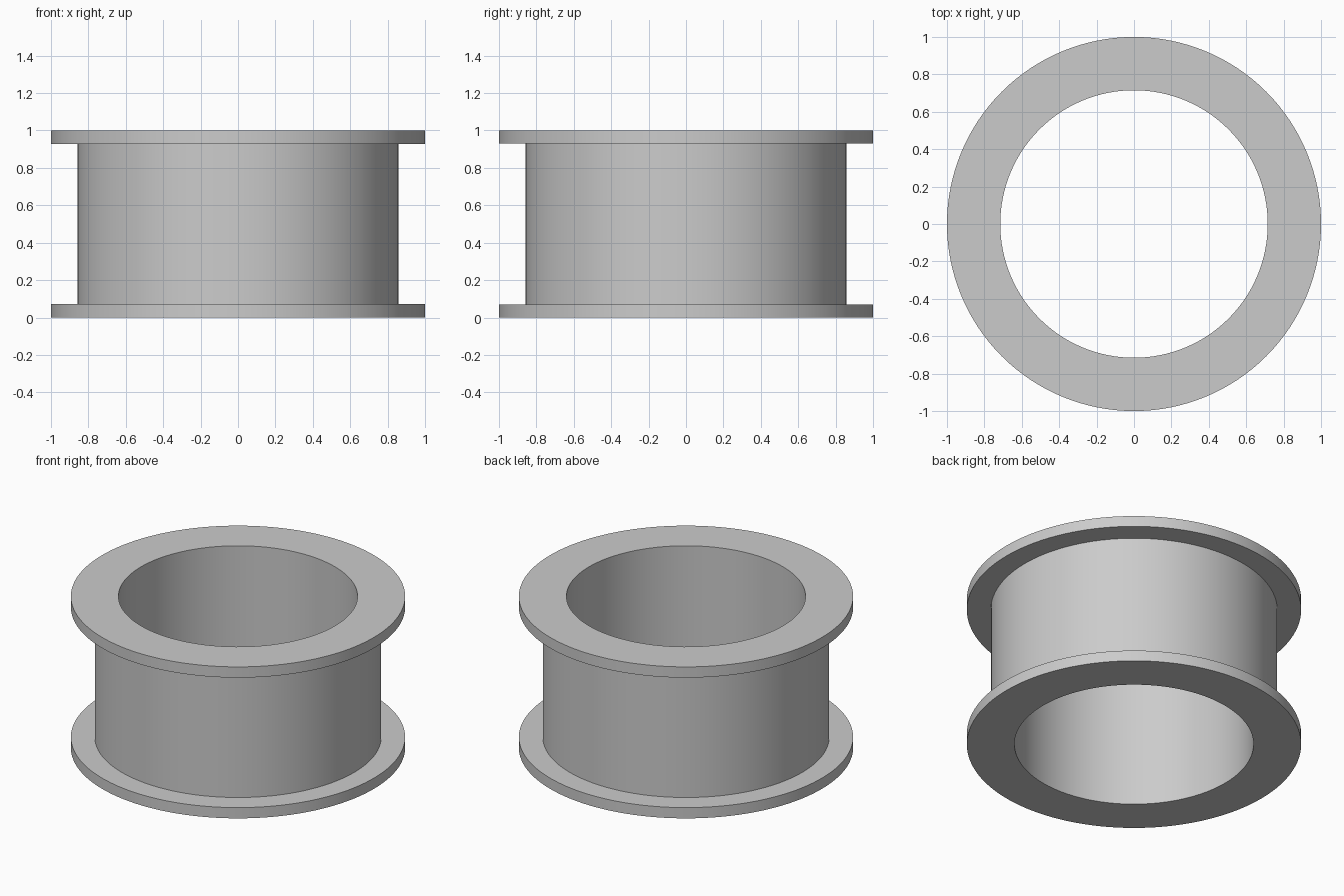
import bpy, bmesh, math

if "Cube" in bpy.data.objects:
    bpy.data.objects.remove(bpy.data.objects["Cube"])

SEGMENTS = 128
BORE, BARREL, RIM = 0.715, 0.857, 1.0   # radii
HEIGHT, FLANGE = 1.0, 0.071             # total height, flange thickness

grey = bpy.data.materials.new("grey")
grey.diffuse_color = (0.6, 0.6, 0.6, 1)
grey.use_nodes = True
grey.node_tree.nodes["Principled BSDF"].inputs["Base Color"].default_value = grey.diffuse_color


def lathe(name, profile):
    """Revolve a closed (radius, height) profile around z."""
    bm = bmesh.new()
    rings = []
    for i in range(SEGMENTS):
        a = 2 * math.pi * i / SEGMENTS
        rings.append([bm.verts.new((r * math.cos(a), r * math.sin(a), z)) for r, z in profile])
    n = len(profile)
    for i in range(SEGMENTS):
        a, b = rings[i], rings[(i + 1) % SEGMENTS]
        for j in range(n):
            k = (j + 1) % n
            bm.faces.new((a[j], b[j], b[k], a[k]))
    bmesh.ops.recalc_face_normals(bm, faces=bm.faces)
    mesh = bpy.data.meshes.new(name)
    bm.to_mesh(mesh)
    bm.free()
    mesh.materials.append(grey)
    obj = bpy.data.objects.new(name, mesh)
    bpy.context.collection.objects.link(obj)
    bpy.context.view_layer.objects.active = obj
    obj.select_set(True)
    bpy.ops.object.shade_smooth_by_angle(angle=math.radians(30))
    obj.select_set(False)
    return obj


# Hollow spool: bottom flange, barrel wall and top flange in one section
lathe("flanged_bushing", [
    (BORE, 0), (RIM, 0), (RIM, FLANGE), (BARREL, FLANGE),
    (BARREL, HEIGHT - FLANGE), (RIM, HEIGHT - FLANGE), (RIM, HEIGHT), (BORE, HEIGHT),
])
